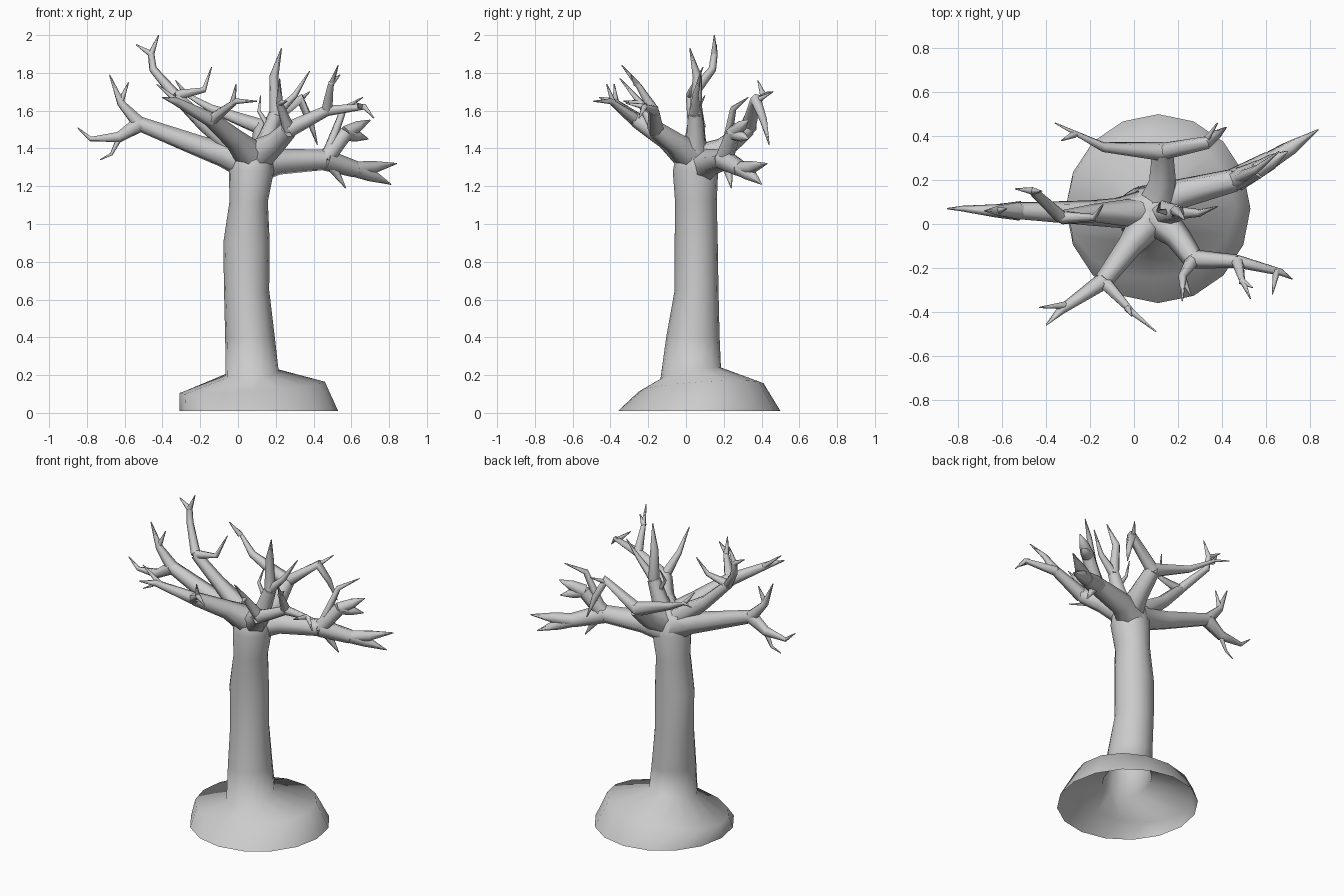
import bpy, bmesh, math
from mathutils import Vector

cube = bpy.data.objects.get("Cube")
if cube:
    bpy.data.objects.remove(cube, do_unlink=True)

bark = bpy.data.materials.new("grey_bark")
bark.use_nodes = True
grey = (0.6, 0.6, 0.6, 1)
bark.diffuse_color = grey
bark.node_tree.nodes["Principled BSDF"].inputs["Base Color"].default_value = grey


def skin_rings(name, rings, cap_start=False):
    """Bridge a list of equal point rings into one smooth object."""
    bm = bmesh.new()
    loops = [[bm.verts.new(p) for p in ring] for ring in rings]
    sides = len(loops[0])
    for low, high in zip(loops, loops[1:]):
        for i in range(sides):
            j = (i + 1) % sides
            bm.faces.new((low[i], low[j], high[j], high[i]))
    if cap_start:
        bm.faces.new(loops[0][::-1])
    bm.faces.new(loops[-1])
    mesh = bpy.data.meshes.new(name)
    bm.to_mesh(mesh)
    bm.free()
    mesh.materials.append(bark)
    obj = bpy.data.objects.new(name, mesh)
    bpy.context.collection.objects.link(obj)
    bpy.ops.object.select_all(action='DESELECT')
    obj.select_set(True)
    bpy.context.view_layer.objects.active = obj
    bpy.ops.object.shade_smooth_by_angle(angle=math.radians(75))


def oval(x_min, x_max, y_min, y_max, z, tilt_x=0, tilt_y=0, sides=16):
    """Horizontal oval ring given by its extents, optionally tilted."""
    ring = []
    for i in range(sides):
        a = math.tau * i / sides
        c, s = math.cos(a), math.sin(a)
        ring.append(((x_min + x_max + (x_max - x_min) * c) / 2,
                     (y_min + y_max + (y_max - y_min) * s) / 2,
                     z + tilt_x * c + tilt_y * s))
    return ring


def limb(name, start, end, *path, ease=1.0, sides=6):
    """Limb along a path; ease under 1 thins it early, over 1 keeps it stout."""
    pts = [Vector(p) for p in path]
    if len(pts) == 2:
        pts.insert(1, (pts[0] + pts[1]) / 2)
    steps = [b - a for a, b in zip(pts, pts[1:])]
    total = sum(s.length for s in steps)
    tangent = steps[0].normalized()
    side = tangent.orthogonal().normalized()
    rings, run = [], 0
    for i, p in enumerate(pts):
        before, after = steps[max(i - 1, 0)], steps[min(i, len(steps) - 1)]
        new = (before.normalized() + after.normalized()).normalized()
        side = tangent.rotation_difference(new) @ side
        tangent = new
        up = tangent.cross(side)
        r = start + (end - start) * min(run / total, 1) ** ease
        rings.append([p + r * (math.cos(math.tau * k / sides) * side
                               + math.sin(math.tau * k / sides) * up)
                      for k in range(sides)])
        if i < len(steps):
            run += steps[i].length
    skin_rings(name, rings, cap_start=True)


TIP = 0.003    # pointed twig end
TWIG = 0.018   # twig start
FORK = 0.03    # secondary limb start
THIN = 0.5     # boughs narrow soon after the trunk
STOUT = 2.0    # blunt ends stay thick

# Hollow root mound flowing into the trunk and its rounded crown
skin_rings("trunk_and_root_mound", [
    oval(-.31, .53, -.36, .5, .01),
    oval(-.31, .46, -.25, .41, .135, .03, .022),
    oval(-.065, .215, -.135, .185, .21, .012, .03),
    oval(-.068, .195, -.105, .178, .4),
    oval(-.074, .165, -.06, .172, .65),
    oval(-.078, .168, -.06, .168, .9),
    oval(-.045, .158, -.058, .163, 1.12),
    oval(-.048, .19, -.07, .17, 1.28),
    oval(-.03, .18, -.05, .15, 1.37),
    oval(.02, .14, .01, .1, 1.43),
])

# Right-hand low bough with two forked ends
elbow = (-.52, .06, 1.53)
limb("right_bough", .095, .04, (.04, .06, 1.33), (-.08, .05, 1.37), (-.2, .05, 1.41), elbow, ease=THIN)
limb("right_bough_rise", .04, TIP, elbow, (-.62, .06, 1.64), (-.68, .06, 1.79))
limb("right_bough_rise_twig", TWIG, TIP, (-.62, .06, 1.65), (-.58, .07, 1.75))
limb("right_bough_reach", .045, TIP, elbow, (-.63, .06, 1.46), (-.78, .07, 1.45), (-.85, .07, 1.51))
limb("right_bough_drop", TWIG, TIP, (-.62, .06, 1.47), (-.67, .06, 1.37), (-.73, .05, 1.34))

# Tall bough rising above the low one
knee = (-.33, .03, 1.68)
wrist = (-.46, .15, 1.9)
limb("tall_bough", .07, .032, (.02, .05, 1.38), (-.18, .05, 1.53), knee, ease=THIN)
limb("tall_bough_rise", FORK, .018, knee, (-.45, .14, 1.82), wrist)
limb("tall_bough_tip", TWIG, TIP, wrist, (-.42, .15, 2.0))
limb("tall_bough_tip_twig", TWIG, TIP, wrist, (-.54, .16, 1.95))
limb("tall_bough_spur", FORK, TIP, knee, (-.18, .03, 1.71), (-.14, .09, 1.83))

# Front bough splitting in two
split = (-.14, -.26, 1.55)
limb("front_bough", .09, .042, (.08, .03, 1.35), (-.02, -.1, 1.45), split, ease=THIN)
limb("front_bough_outer", .04, TIP, split, (-.33, -.39, 1.65), (-.4, -.46, 1.67), ease=STOUT)
limb("front_bough_outer_twig", TWIG, TIP, (-.31, -.37, 1.64), (-.43, -.38, 1.74))
limb("front_bough_inner", .035, TIP, split, (-.01, -.4, 1.65), (.1, -.49, 1.65))
limb("front_bough_inner_twig", TWIG, TIP, (-.03, -.38, 1.63), (-.01, -.42, 1.74))

# Front left bough with three twigs
crook = (.27, -.16, 1.5)
joint = (.47, -.17, 1.6)
limb("front_left_bough", .09, .048, (.1, .03, 1.36), (.2, -.06, 1.43), crook, ease=THIN)
limb("front_left_bough_reach", .045, FORK, crook, joint)
limb("front_left_bough_end", FORK, TIP, joint, (.67, -.22, 1.62), (.72, -.25, 1.56), ease=STOUT)
limb("front_left_bough_end_twig", TWIG, TIP, (.65, -.21, 1.62), (.63, -.32, 1.64))
limb("front_left_bough_rise", FORK, TIP, joint, (.49, -.25, 1.73), (.53, -.34, 1.84))
limb("front_left_bough_rise_twig", TWIG, TIP, (.49, -.26, 1.74), (.54, -.29, 1.79))
limb("front_left_bough_spur", .035, TIP, crook, (.22, -.24, 1.64), (.22, -.35, 1.77))
limb("front_left_bough_spur_twig", TWIG, TIP, (.22, -.24, 1.64), (.26, -.33, 1.65))

# Back left bough with broad blunt forks
bend = (.46, .2, 1.34)
palm = (.62, .29, 1.29)
hand = (.57, .25, 1.48)
limb("back_left_bough", .095, .055, (.08, .08, 1.3), (.22, .14, 1.33), bend, ease=THIN)
limb("back_left_bough_low", .058, .045, bend, palm)
limb("back_left_bough_low_tip", .042, TIP, palm, (.72, .35, 1.3), (.84, .43, 1.32), ease=STOUT)
limb("back_left_bough_low_twig", .042, TIP, palm, (.7, .34, 1.26), (.81, .4, 1.21), ease=STOUT)
limb("back_left_bough_drop", FORK, TIP, (.5, .22, 1.3), (.57, .24, 1.19))
limb("back_left_bough_mid", .05, .042, bend, hand)
limb("back_left_bough_mid_tip", .042, TIP, hand, (.7, .33, 1.55), ease=STOUT)
limb("back_left_bough_mid_twig", .04, TIP, hand, (.69, .33, 1.45), ease=STOUT)
limb("back_left_bough_high", FORK, TIP, bend, (.56, .25, 1.61), (.66, .33, 1.67), ease=STOUT)

# Back bough shaped like a crossbar
cross = (.13, .33, 1.51)
limb("back_bough", .09, .048, (.1, .08, 1.34), (.13, .2, 1.4), cross, ease=THIN)
limb("back_bough_right", .045, TIP, cross, (-.14, .35, 1.61), (-.28, .42, 1.69), (-.36, .46, 1.7))
limb("back_bough_right_twig", TWIG, TIP, (-.27, .41, 1.68), (-.33, .38, 1.76))
limb("back_bough_left", .04, TIP, cross, (.33, .37, 1.66), (.38, .41, 1.55), (.42, .44, 1.42), ease=STOUT)
limb("back_bough_left_twig", TWIG, TIP, (.32, .37, 1.65), (.38, .46, 1.7))

# Upright bough in the middle of the crown
fork = (.2, .05, 1.58)
limb("upright_bough", .07, .04, (.12, .05, 1.36), fork, ease=THIN)
limb("upright_bough_tip", .035, TIP, fork, (.19, .06, 1.78), (.23, .02, 1.93), ease=STOUT)
limb("upright_bough_spur", FORK, TIP, fork, (.3, .05, 1.68), (.38, .08, 1.81))
limb("upright_bough_twig", TWIG, TIP, (.17, .05, 1.5), (.11, .06, 1.6), (.12, .1, 1.68))
